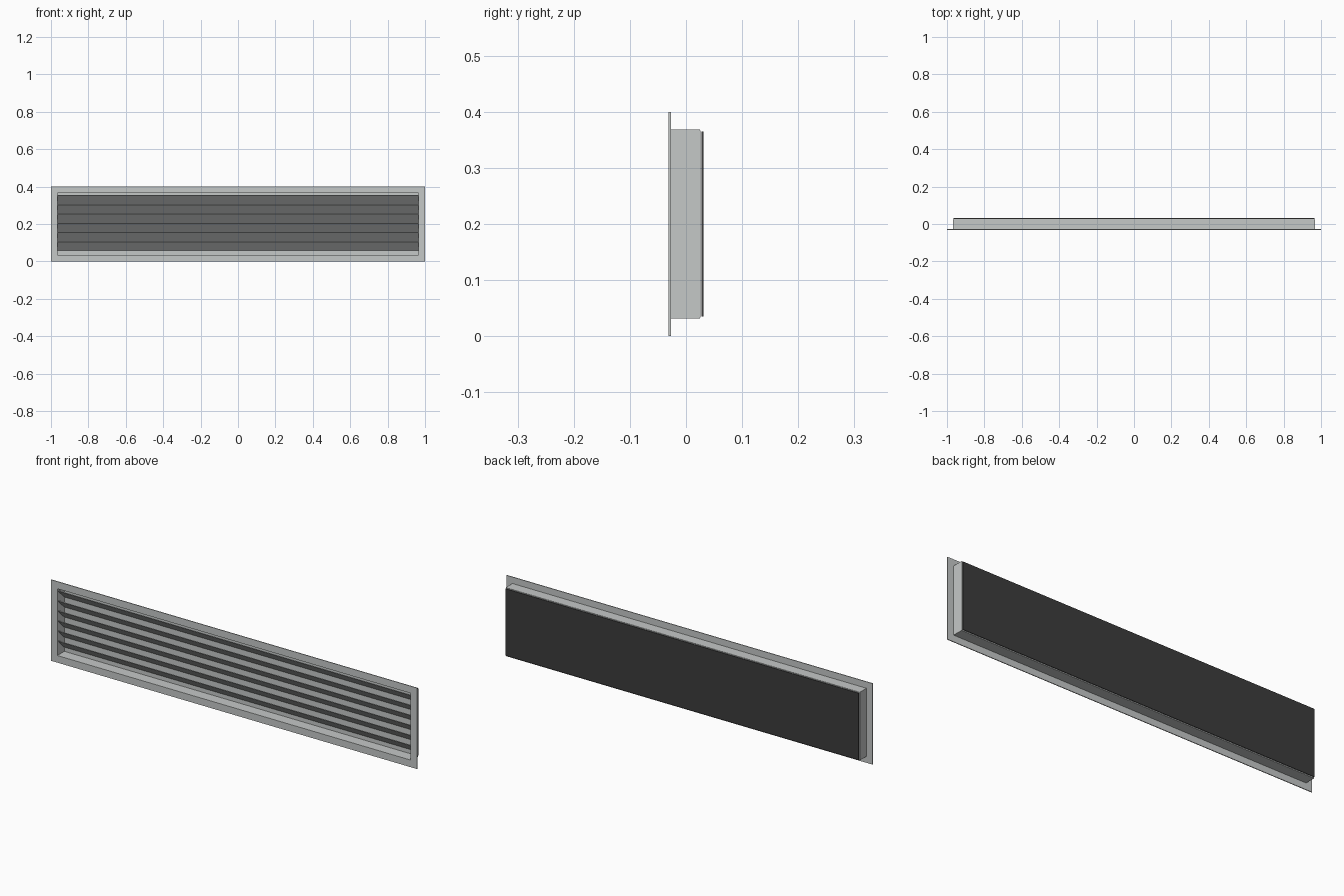
import bpy
import bmesh
from math import radians
from mathutils import Matrix, Vector

if "Cube" in bpy.data.objects:
    bpy.data.objects.remove(bpy.data.objects["Cube"], do_unlink=True)


def make_material(name, colour):
    mat = bpy.data.materials.new(name)
    mat.use_nodes = True
    mat.diffuse_color = colour
    mat.node_tree.nodes["Principled BSDF"].inputs["Base Color"].default_value = colour
    return mat


metal = make_material("light grey metal", (0.56, 0.58, 0.575, 1))
black = make_material("matt black", (0.045, 0.045, 0.045, 1))

MID_Z = 0.2


def finish(name, bm, mat):
    bmesh.ops.recalc_face_normals(bm, faces=bm.faces)
    mesh = bpy.data.meshes.new(name)
    bm.to_mesh(mesh)
    bm.free()
    mesh.materials.append(mat)
    obj = bpy.data.objects.new(name, mesh)
    bpy.context.collection.objects.link(obj)
    return obj


def box(name, size, centre, mat, tilt=0):
    bm = bmesh.new()
    bmesh.ops.create_cube(bm, size=1, matrix=Matrix.Diagonal((*size, 1)))
    obj = finish(name, bm, mat)
    obj.location = centre
    obj.rotation_euler.x = radians(tilt)
    return obj


def ring(name, outer, inner, y_front, y_back, mat):
    """Rectangular tube given by outer and inner half sizes."""
    bm = bmesh.new()
    corners = [(-1, -1), (1, -1), (1, 1), (-1, 1)]
    loops = [[bm.verts.new((sx * w, y, MID_Z + sz * h)) for sx, sz in corners]
             for (w, h), y in ((outer, y_front), (inner, y_front),
                               (inner, y_back), (outer, y_back))]
    for k, loop in enumerate(loops):
        after = loops[(k + 1) % 4]
        for i in range(4):
            j = (i + 1) % 4
            bm.faces.new((loop[i], loop[j], after[j], after[i]))
    return finish(name, bm, mat)


# Flat front flange and the shallow duct behind it
opening = (0.965, 0.165)
ring("front_frame", (1.0, 0.2), opening, -0.031, -0.027, metal)
ring("duct_wall", (0.967, 0.168), opening, -0.027, 0.025, metal)

# Closed rear of the duct, with a separate black sheet just behind
box("duct_back", (1.932, 0.002, 0.334), (0, 0.0245, MID_Z), metal)
box("rear_sheet", (1.93, 0.003, 0.33), (0, 0.0295, MID_Z), black)

# Angled louvre blades, high at the front and low at the back
for i in range(6):
    box(f"louvre_blade_{i + 1}", (1.93, 0.066, 0.003),
        Vector((0, -0.002, 0.082 + i * 0.0495)), metal, tilt=-45)
